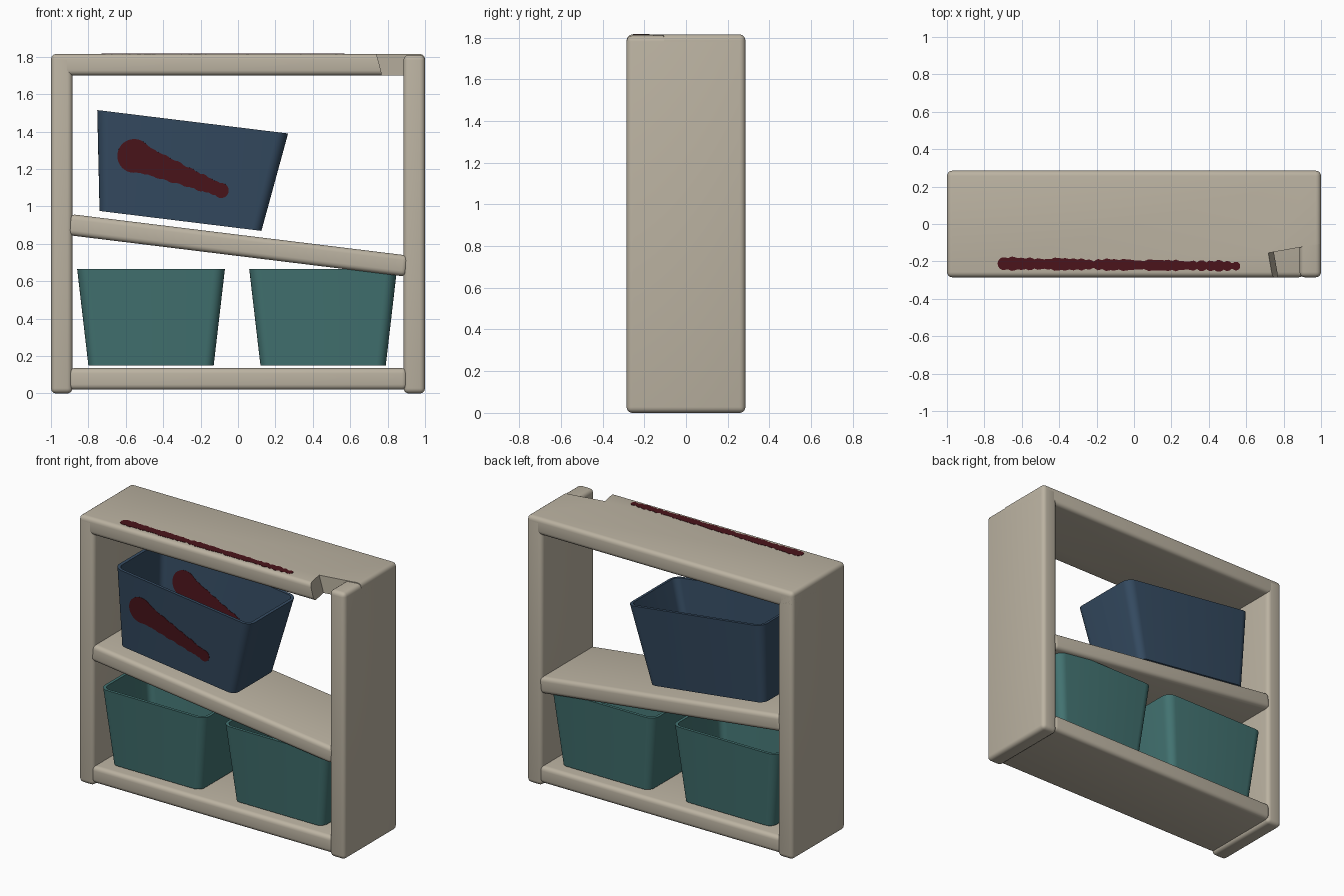
import bpy, bmesh, math
from mathutils import Vector

if "Cube" in bpy.data.objects:
    bpy.data.objects.remove(bpy.data.objects["Cube"])


def material(name, rgb):
    m = bpy.data.materials.new(name)
    m.diffuse_color = (*rgb, 1)
    m.use_nodes = True
    m.node_tree.nodes["Principled BSDF"].inputs["Base Color"].default_value = m.diffuse_color
    return m


BEIGE = material("beige_paint", (0.50, 0.45, 0.36))
BLUE = material("blue_plastic", (0.035, 0.07, 0.12))
TEAL = material("teal_plastic", (0.055, 0.17, 0.165))
RED = material("dark_red_stain", (0.07, 0.007, 0.011))


def to_object(name, bm, mat=None):
    bmesh.ops.recalc_face_normals(bm, faces=bm.faces)
    me = bpy.data.meshes.new(name)
    bm.to_mesh(me)
    bm.free()
    ob = bpy.data.objects.new(name, me)
    bpy.context.collection.objects.link(ob)
    if mat:
        me.materials.append(mat)
    return ob


def smooth(ob, angle=35):
    bpy.ops.object.select_all(action='DESELECT')
    ob.select_set(True)
    bpy.context.view_layer.objects.active = ob
    bpy.ops.object.shade_smooth_by_angle(angle=math.radians(angle))


def box(lo, hi):
    bm = bmesh.new()
    bmesh.ops.create_cube(bm, size=1)
    for v in bm.verts:
        v.co = [lo[i] + (v.co[i] + 0.5) * (hi[i] - lo[i]) for i in range(3)]
    return bm


def board(name, size, loc, tilt=0):
    h = [s / 2 for s in size]
    bm = box([-s for s in h], h)
    bmesh.ops.bevel(bm, geom=bm.edges[:], offset=0.028, segments=4,
                    profile=0.5, affect='EDGES')
    ob = to_object(name, bm, BEIGE)
    ob.location = loc
    ob.rotation_euler.y = tilt
    smooth(ob)
    return ob


# Frame boards
DEPTH = 0.57
for side, s in (("left", -1), ("right", 1)):
    board(side + "_panel", (0.115, DEPTH, 1.81), (s * 0.9425, 0, 0.905))
board("bottom_shelf", (1.81, DEPTH, 0.115), (0, 0, 0.0775))
board("sagging_shelf", (1.825, DEPTH, 0.113), (0, 0, 0.792), math.radians(7))
top = board("top_board", (2.0, DEPTH, 0.115), (0, 0, 1.7575))

# Broken corner cut out of the top board
cutter = to_object("notch_cutter", box((0, -0.4, -0.4), (0.5, 0, 0.3)))
cutter.location = (0.718, -0.155, 1.815)
cutter.rotation_euler = (0, math.radians(-14.6), math.radians(10))
cutter.hide_render = True
cutter.hide_viewport = True
cut = top.modifiers.new("notch", 'BOOLEAN')
cut.operation = 'DIFFERENCE'
cut.solver = 'EXACT'
cut.object = cutter


def rounded_rect(hx, hy, r, z, n=6):
    pts = []
    for k, (sx, sy) in enumerate(((1, 1), (-1, 1), (-1, -1), (1, -1))):
        for i in range(n + 1):
            a = math.pi / 2 * (k + i / n)
            pts.append((sx * (hx - r) + r * math.cos(a),
                        sy * (hy - r) + r * math.sin(a), z))
    return pts


WALL = 0.02


def bin_box(name, bottom, top_size, height, loc, mat, tilt=0):
    """Open tapered bin: outer wall, rim, inner wall and floor."""
    bm = bmesh.new()
    sections = [(*bottom, 0.05, 0), (*top_size, 0.06, height),
                (top_size[0] - WALL, top_size[1] - WALL, 0.042, height),
                (bottom[0] - WALL, bottom[1] - WALL, 0.035, WALL)]
    loops = [[bm.verts.new(p) for p in rounded_rect(*s)] for s in sections]
    for a, b in zip(loops, loops[1:]):
        for i in range(len(a)):
            j = (i + 1) % len(a)
            bm.faces.new((a[i], a[j], b[j], b[i]))
    bm.faces.new(loops[0])
    bm.faces.new(loops[-1])
    ob = to_object(name, bm, mat)
    ob.location = loc
    ob.rotation_euler.y = tilt
    smooth(ob)


# Bins
for side, x in (("left", -0.465), ("right", 0.455)):
    bin_box("teal_bin_" + side, (0.335, 0.22), (0.395, 0.26), 0.515,
            (x, 0, 0.15), TEAL)
TILT = math.radians(7)
BX, BZ, BH = -0.3075, 0.9225, 0.534
bin_box("blue_bin", (0.436, 0.22), (0.514, 0.26), BH, (BX, 0, BZ), BLUE, TILT)


def smear(name, start, end, radii, place):
    """Strip whose width follows a chain of discs; place() maps 2D to 3D."""
    a, b = Vector(start), Vector(end)
    length = (b - a).length
    d = (b - a) / length
    side = Vector((-d.y, d.x))
    discs = [(length * i / (len(radii) - 1), r) for i, r in enumerate(radii)]
    s0, s1 = -radii[0], length + radii[-1]
    bm = bmesh.new()
    prev = None
    n = 90
    for i in range(n + 1):
        s = s0 + (s1 - s0) * (1 - math.cos(math.pi * i / n)) / 2
        w = max(math.sqrt(max(r * r - (s - c) ** 2, 1e-7)) for c, r in discs)
        p = a + d * s
        pair = [bm.verts.new(place(*(p + side * w * k))) for k in (-1, 1)]
        if prev:
            bm.faces.new((prev[0], pair[0], pair[1], prev[1]))
        prev = pair
    ob = to_object(name, bm, RED)
    thick = ob.modifiers.new("thickness", 'SOLIDIFY')
    thick.thickness = 0.002
    thick.offset = 0


def wall_y(x, z):
    h = (x - BX) * math.sin(TILT) + (z - BZ) * math.cos(TILT)
    return 0.22 + 0.04 * h / BH


# Stains: outer front of the blue bin, its inner back wall, and the top board
radii = [0.09, 0.078, 0.072, 0.066, 0.066, 0.058, 0.06, 0.05, 0.052, 0.045,
         0.047, 0.04, 0.038, 0.04]
ends = (-0.555, 1.27), (-0.09, 1.085)
smear("front_stain", *ends, radii, lambda x, z: (x, -wall_y(x, z) - 0.003, z))
smear("inner_stain", *ends, radii,
      lambda x, z: (x, wall_y(x, z) - WALL - 0.004, z))
wobble = [0.034 + 0.005 * math.sin(i * 1.7) * math.cos(i * 0.6)
          - 0.00025 * i for i in range(28)]
smear("top_stain", (-0.695, -0.212), (0.545, -0.225), wobble,
      lambda x, y: (x, y, 1.8165))
